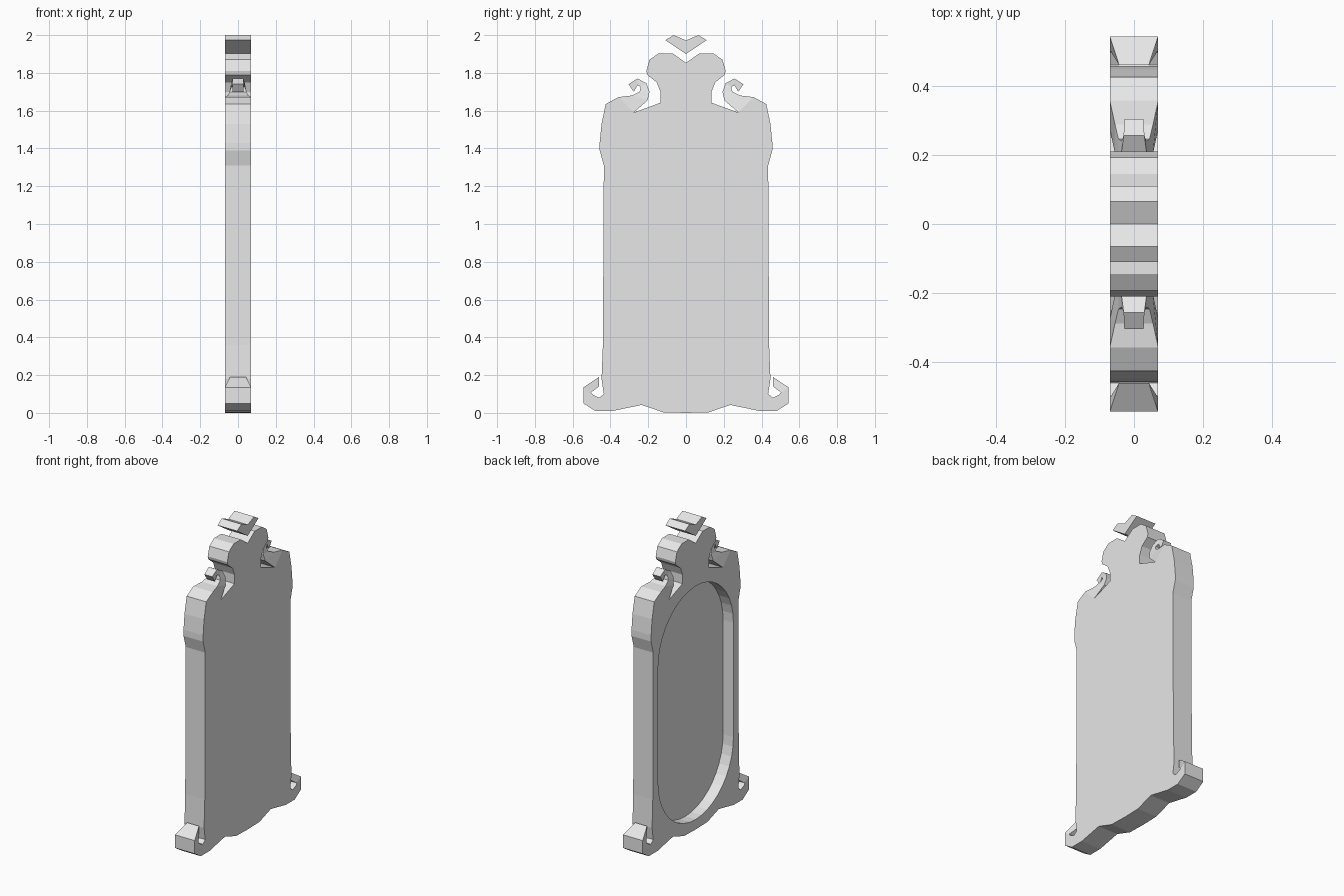
import bpy, bmesh, math

if "Cube" in bpy.data.objects:
    bpy.data.objects.remove(bpy.data.objects["Cube"])

T = 0.07  # half thickness of the frame

mat = bpy.data.materials.new("pale grey")
mat.diffuse_color = (0.8, 0.8, 0.8, 1)
mat.use_nodes = True
mat.node_tree.nodes["Principled BSDF"].inputs["Base Color"].default_value = mat.diffuse_color


def finish(bm, name):
    bmesh.ops.recalc_face_normals(bm, faces=bm.faces[:])
    me = bpy.data.meshes.new(name)
    bm.to_mesh(me)
    bm.free()
    me.materials.append(mat)
    ob = bpy.data.objects.new(name, me)
    bpy.context.collection.objects.link(ob)
    return ob


def prism(name, outline, x0=-T, x1=T):
    """Extrude a closed (y, z) outline along x."""
    bm = bmesh.new()
    a = [bm.verts.new((x0, y, z)) for y, z in outline]
    b = [bm.verts.new((x1, y, z)) for y, z in outline]
    bm.faces.new(a)
    bm.faces.new(b[::-1])
    n = len(a)
    for i in range(n):
        j = (i + 1) % n
        bm.faces.new((a[i], b[i], b[j], a[j]))
    return finish(bm, name)


def mirrored(half):
    """Half outline (y >= 0) completed by its mirror image."""
    return half + [(-y, z) for y, z in reversed(half) if y > 0]


def scroll(name, sections, s):
    """Tapering band: each section is outer (y, z), inner (y, z), half thickness."""
    bm = bmesh.new()
    rings = []
    for yo, zo, yi, zi, t in sections:
        rings.append([bm.verts.new(c) for c in
                      ((-t, s * yo, zo), (t, s * yo, zo), (t, s * yi, zi), (-t, s * yi, zi))])
    for r, q in zip(rings, rings[1:]):
        for i in range(4):
            j = (i + 1) % 4
            bm.faces.new((r[i], r[j], q[j], q[i]))
    bm.faces.new(rings[0])
    bm.faces.new(rings[-1][::-1])
    return finish(bm, name)


# main frame with crest
body = prism("frame_body", mirrored([
    (0, 0), (0.12, 0.003), (0.17, 0.02), (0.235, 0.042), (0.39, 0.01), (0.42, 0.01),
    (0.435, 0.10), (0.447, 0.18), (0.44, 0.36), (0.435, 1.31), (0.457, 1.39),
    (0.457, 1.43), (0.447, 1.53), (0.425, 1.635), (0.357, 1.672), (0.277, 1.59),
    (0.135, 1.642), (0.135, 1.70), (0.155, 1.75), (0.205, 1.79), (0.21, 1.81),
    (0.193, 1.87), (0.145, 1.903), (0.07, 1.903), (0, 1.853)]))

# rounded recess on the -x side
R, LOW, HIGH, N = 0.385, 0.45, 1.19, 20
stadium = [(R * math.cos(math.pi * i / N), HIGH + R * math.sin(math.pi * i / N)) for i in range(N + 1)]
stadium += [(-y, LOW + HIGH - z) for y, z in stadium]
cutter = prism("recess_cutter", stadium, -0.2, 0.004)
cutter.hide_render = True
mod = body.modifiers.new("recess", 'BOOLEAN')
mod.operation = 'DIFFERENCE'
mod.solver = 'EXACT'
mod.object = cutter
bpy.context.view_layer.objects.active = body
bpy.ops.object.modifier_apply(modifier="recess")
bpy.data.objects.remove(cutter)

# floating chevron on top
prism("top_chevron", mirrored([(0, 1.90), (0.11, 1.973), (0.065, 2.0), (0, 1.972)]))

# shoulder curls and foot curls, both sides
curl = [(0.357, 1.672, 0.277, 1.59, 0.07), (0.288, 1.68, 0.203, 1.655, 0.055),
        (0.246, 1.70, 0.193, 1.70, 0.045), (0.24, 1.725, 0.21, 1.745, 0.036),
        (0.256, 1.735, 0.256, 1.77, 0.03), (0.277, 1.70, 0.304, 1.74, 0.028)]
foot = [(0.42, 0.01, 0.435, 0.10, 0.07), (0.48, 0.01, 0.46, 0.08, 0.07),
        (0.543, 0.05, 0.495, 0.097, 0.07), (0.543, 0.135, 0.503, 0.108, 0.07),
        (0.46, 0.19, 0.46, 0.14, 0.043)]
for side, s in (("left", -1), ("right", 1)):
    scroll("shoulder_curl_" + side, curl, s)
    scroll("foot_curl_" + side, foot, s)
